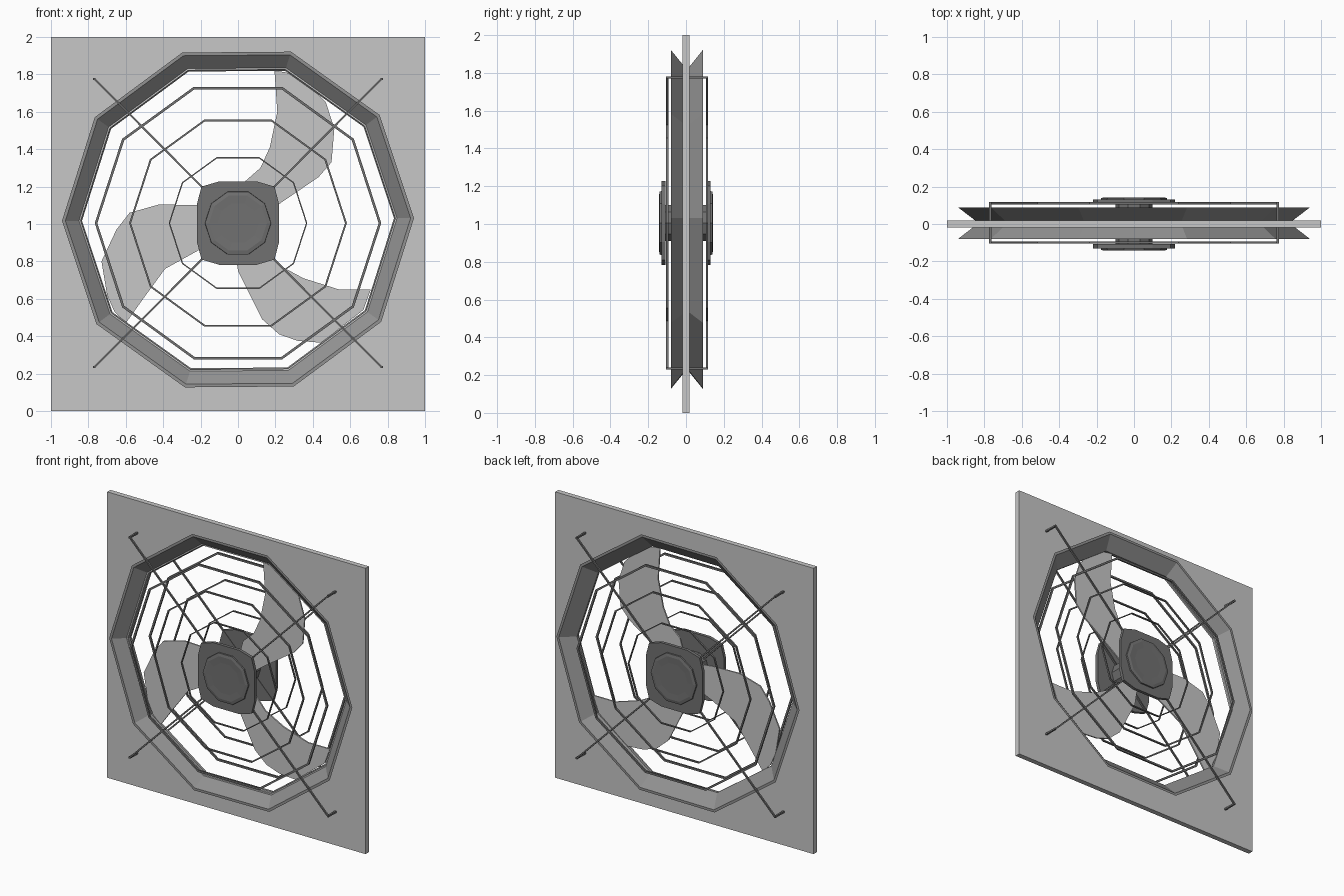
import bpy, bmesh, math
from mathutils import Vector

if "Cube" in bpy.data.objects:
    bpy.data.objects.remove(bpy.data.objects["Cube"])


def material(name, v):
    m = bpy.data.materials.new(name)
    m.diffuse_color = (v, v, v, 1)
    m.use_nodes = True
    m.node_tree.nodes["Principled BSDF"].inputs["Base Color"].default_value = m.diffuse_color
    return m


LIGHT = material("light_grey", 0.57)
MID = material("mid_grey", 0.29)
DARK = material("dark_grey", 0.165)
CZ = 1.005          # fan axis height
SIDES = 10


def finish(name, bm, mat):
    bmesh.ops.recalc_face_normals(bm, faces=bm.faces[:])
    me = bpy.data.meshes.new(name)
    bm.to_mesh(me)
    bm.free()
    me.materials.append(mat)
    ob = bpy.data.objects.new(name, me)
    bpy.context.collection.objects.link(ob)
    return ob


def prism(name, pts, y0, y1, mat):
    """Extrude an (x, z) outline along y."""
    bm = bmesh.new()
    a = [bm.verts.new((x, y0, z)) for x, z in pts]
    b = [bm.verts.new((x, y1, z)) for x, z in pts]
    bm.faces.new(a)
    bm.faces.new(b[::-1])
    n = len(pts)
    for i in range(n):
        j = (i + 1) % n
        bm.faces.new((a[i], b[i], b[j], a[j]))
    return finish(name, bm, mat)


def lathe(name, profile, mat, cz=CZ, turn=0.0, closed=True):
    """Spin an (r, y) profile around the fan axis; open profiles get end caps."""
    bm = bmesh.new()
    rings = []
    for r, y in profile:
        rings.append([bm.verts.new((r * math.cos(turn + 2 * math.pi * k / SIDES), y,
                                    cz + r * math.sin(turn + 2 * math.pi * k / SIDES)))
                      for k in range(SIDES)])
    n = len(rings)
    for i in range(n if closed else n - 1):
        p, q = rings[i], rings[(i + 1) % n]
        for k in range(SIDES):
            m = (k + 1) % SIDES
            bm.faces.new((p[k], p[m], q[m], q[k]))
    if not closed:
        bm.faces.new(rings[0])
        bm.faces.new(rings[-1])
    return finish(name, bm, mat)


def bar(name, p, q, width, depth, mat):
    """Rectangular rod from p to q."""
    p, q = Vector(p), Vector(q)
    d = (q - p).normalized()
    v = Vector((0, 1, 0)) if abs(d.y) < 0.9 else Vector((1, 0, 0))
    u = d.cross(v).normalized() * width / 2
    v = v * depth / 2
    bm = bmesh.new()
    ends = [[bm.verts.new(c + s * u + t * v) for s, t in ((-1, -1), (1, -1), (1, 1), (-1, 1))]
            for c in (p, q)]
    a, b = ends
    bm.faces.new(a)
    bm.faces.new(b)
    for i in range(4):
        j = (i + 1) % 4
        bm.faces.new((a[i], a[j], b[j], b[i]))
    return finish(name, bm, mat)


# Square mounting panel with a ten-sided opening
panel = prism("mounting_panel", [(-1, 0), (1, 0), (1, 2), (-1, 2)], -0.018, 0.018, LIGHT)
cutter = lathe("opening_cutter", [(0.841, -0.2), (0.841, 0.2)], LIGHT, 1.024, 0.008, closed=False)
mod = panel.modifiers.new("opening", 'BOOLEAN')
mod.operation = 'DIFFERENCE'
mod.solver = 'EXACT'
mod.object = cutter
bpy.context.view_layer.update()
cut = bpy.data.meshes.new_from_object(panel.evaluated_get(bpy.context.evaluated_depsgraph_get()))
panel.modifiers.clear()
panel.data = cut
bpy.data.objects.remove(cutter)

# Flared shroud, widening to front and back
lathe("shroud", [(0.941, -0.08), (0.848, -0.008), (0.848, 0.018), (0.941, 0.089),
                 (0.923, 0.089), (0.834, 0.014), (0.834, -0.004), (0.923, -0.08)],
      MID, 1.024, 0.008)

# Fan blades, (x, z) outlines
blades = {
    "blade_upper": [(0.0, 1.09), (0.04, 1.23), (0.12, 1.30), (0.17, 1.41), (0.21, 1.60),
                    (0.195, 1.82), (0.26, 1.81), (0.36, 1.765), (0.47, 1.65), (0.515, 1.51),
                    (0.50, 1.33), (0.43, 1.25), (0.21, 1.10), (0.07, 1.0)],
    "blade_left": [(-0.05, 1.08), (-0.21, 1.10), (-0.42, 1.105), (-0.58, 1.06), (-0.65, 0.97),
                   (-0.73, 0.80), (-0.70, 0.62), (-0.66, 0.53), (-0.60, 0.47), (-0.50, 0.61),
                   (-0.39, 0.76), (-0.21, 0.86), (-0.05, 0.93)],
    "blade_lower": [(-0.03, 0.94), (0.0, 0.75), (0.06, 0.63), (0.13, 0.49), (0.22, 0.41),
                    (0.32, 0.375), (0.45, 0.365), (0.56, 0.455), (0.67, 0.54), (0.71, 0.65),
                    (0.54, 0.65), (0.35, 0.71), (0.21, 0.785), (0.06, 0.96)],
}
for name, outline in blades.items():
    prism(name, outline, 0.0, 0.01, LIGHT)

# Small spindle joining the blades and hub covers
lathe("spindle", [(0.1, -0.11), (0.1, 0.11)], DARK, closed=False)

# Rounded-square hub outline from one corner mirrored round
corner = [(0.22, 0.1), (0.195, 0.195), (0.1, 0.223)]
hub = []
for sx, sz in ((1, 1), (-1, 1), (-1, -1), (1, -1)):
    c = [(sx * x, CZ + sz * z) for x, z in corner]
    hub += c if sx * sz > 0 else c[::-1]

for side, s, gy in (("front", -1, -0.099), ("back", 1, 0.111)):
    # Hub cover and raised round cap
    prism(side + "_hub_cover", hub, s * 0.108, s * 0.13, DARK)
    lathe(side + "_hub_cap", [(0.178, s * 0.125), (0.176, s * 0.139), (0.155, s * 0.143),
                              (0.11, s * 0.141)], DARK, closed=False)
    # Concentric grille rings
    for i, (r, w) in enumerate(((0.367, 0.007), (0.577, 0.01), (0.759, 0.014))):
        lathe(f"{side}_grille_ring_{i + 1}", [(r - w / 2, gy - 0.006), (r + w / 2, gy - 0.006),
                                              (r + w / 2, gy + 0.006), (r - w / 2, gy + 0.006)],
              DARK)
    # Diagonal stays
    for i, sx in enumerate((1, -1)):
        bar(f"{side}_stay_{i + 1}", (-0.77 * sx, gy, CZ - 0.773), (0.77 * sx, gy, CZ + 0.773),
            0.01, 0.012, DARK)

# Fixing pins through the panel at the stay ends
for i, (sx, sz) in enumerate(((1, 1), (-1, 1), (-1, -1), (1, -1))):
    x, z = 0.768 * sx, CZ + 0.77 * sz
    bar(f"fixing_pin_{i + 1}", (x, -0.105, z), (x, 0.117, z), 0.012, 0.012, DARK)
